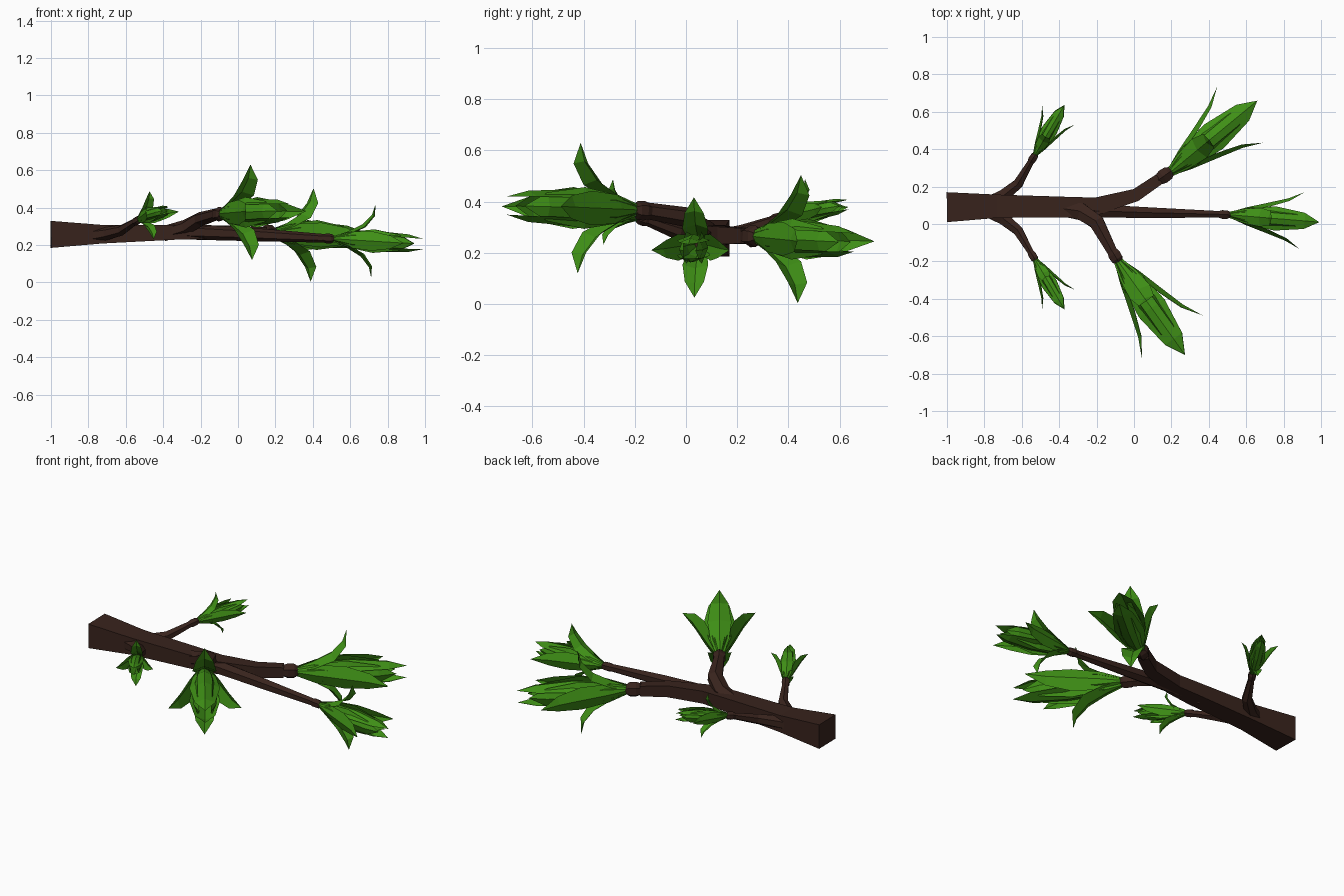
import bpy, bmesh, math
from mathutils import Vector

if "Cube" in bpy.data.objects:
    bpy.data.objects.remove(bpy.data.objects["Cube"])


def material(name, rgb):
    m = bpy.data.materials.new(name)
    m.diffuse_color = (*rgb, 1)
    m.use_nodes = True
    m.node_tree.nodes["Principled BSDF"].inputs["Base Color"].default_value = m.diffuse_color
    return m


BARK = material("bark", (0.04, 0.017, 0.012))
LEAF = material("leaf_green", (0.05, 0.28, 0.008))
UP = Vector((0, 0, 1))


def finish(bm, name, mat):
    me = bpy.data.meshes.new(name)
    bm.to_mesh(me)
    bm.free()
    me.materials.append(mat)
    ob = bpy.data.objects.new(name, me)
    bpy.context.collection.objects.link(ob)
    return ob


def limb(name, path, sides):
    """Faceted tube through (x, y, z, half_width, half_height) stations."""
    bm = bmesh.new()
    pts = [Vector(p[:3]) for p in path]
    rings = []
    for i, p in enumerate(path):
        d = (pts[min(i + 1, len(pts) - 1)] - pts[max(i - 1, 0)]).normalized()
        s = d.cross(UP).normalized()
        u = s.cross(d)
        k = 1 / math.cos(math.pi / sides)
        ring = []
        for j in range(sides):
            a = 2 * math.pi * (j + 0.5) / sides
            ring.append(bm.verts.new(pts[i] + s * (p[3] * k * math.cos(a))
                                     + u * (p[4] * k * math.sin(a))))
        rings.append(ring)
    for r0, r1 in zip(rings, rings[1:]):
        for j in range(sides):
            n = (j + 1) % sides
            bm.faces.new((r0[j], r0[n], r1[n], r1[j]))
    bm.faces.new(rings[0])
    bm.faces.new(rings[-1])
    bmesh.ops.recalc_face_normals(bm, faces=bm.faces)
    return finish(bm, name, BARK)


# Leaf shapes: (distance along the shoot, distance out from it, half width)
INNER_FLAT = [(0, .015, .02), (.14, .055, .06), (.32, .07, .082), (.52, .06, .055), (.62, .035, 0)]
INNER_SIDE = [(0, .015, .02), (.12, .05, .055), (.28, .07, .08), (.46, .06, .055), (.56, .03, 0)]
OUTER_SIDE = [(0, .015, .02), (.12, .06, .055), (.27, .105, .066), (.40, .145, .045), (.505, .195, 0)]
OUTER_CURL = [(0, .015, .02), (.10, .055, .05), (.20, .11, .064), (.26, .18, .048), (.28, .25, 0)]


def leaf(bm, base, d, angle, shape, scale):
    s = d.cross(UP).normalized()
    radial = s * math.cos(angle) + s.cross(d) * math.sin(angle)
    across = d.cross(radial)
    rows = []
    for i, (a, r, w) in enumerate(shape):
        a0, r0, _ = shape[max(i - 1, 0)]
        a1, r1, _ = shape[min(i + 1, len(shape) - 1)]
        normal = (radial * (a1 - a0) - d * (r1 - r0)).normalized()
        mid = d * a + radial * r
        offs = [mid]
        if w:
            offs = [mid - across * w - normal * w * .4, mid, mid + across * w - normal * w * .4]
        rows.append([bm.verts.new(base + o * scale) for o in offs])
    for p, q in zip(rows, rows[1:]):
        for j in range(2):
            if len(q) == 1:
                bm.faces.new((p[j], p[j + 1], q[0]))
            else:
                bm.faces.new((p[j], p[j + 1], q[j + 1], q[j]))


def leaf_cluster(name, base, tip, scale):
    base = Vector(base)
    d = (Vector(tip) - base).normalized()
    bm = bmesh.new()
    for k in range(4):
        vertical = k % 2
        a = k * math.pi / 2
        leaf(bm, base, d, a, INNER_FLAT if vertical else INNER_SIDE, scale)
        leaf(bm, base, d, a, OUTER_CURL if vertical else OUTER_SIDE, scale)
    return finish(bm, name, LEAF)


# Main stem, bending into the rear fork
limb("main_stem", [(-1, .09, .257, .08, .072), (-.73, .095, .258, .062, .05),
                   (-.35, .09, .268, .055, .04), (-.2, .095, .27, .047, .037),
                   (.01, .155, .268, .034, .034), (.135, .24, .266, .03, .03)], 4)
# Middle fork
limb("middle_twig", [(-.32, .08, .272, .035, .035), (-.2, .07, .268, .035, .035),
                     (.1, .06, .255, .028, .03), (.46, .052, .236, .017, .02)], 6)
# Front fork
limb("front_twig", [(-.40, .085, .26, .04, .035), (-.28, .065, .295, .045, .035),
                    (-.2, .01, .338, .04, .034), (-.115, -.15, .364, .027, .028)], 6)
# Small side twigs, mirrored about the stem
for side, label in ((1, "rear"), (-1, "front")):
    limb("small_twig_" + label, [(-.78, .09 + side * .02, .25, .035, .035),
                                 (-.70, .09 + side * .06, .262, .033, .03),
                                 (-.62, .09 + side * .125, .28, .026, .025),
                                 (-.55, .09 + side * .245, .325, .016, .016)], 6)
    leaf_cluster("small_leaves_" + label, (-.535, .09 + side * .27, .335),
                 (-.37, .09 + side * .55, .39), .52)


def bud_collar(name, a, b, r):
    a, b = Vector(a), Vector(b)
    rows = [(0, .85), (.35, 1.15), (.75, 1.1), (1, .7)]
    limb(name, [(*a.lerp(b, t), r * k, r * k) for t, k in rows], 6)


# Swollen collars where the leaves sprout
bud_collar("rear_collar", (.13, .235, .266), (.20, .285, .264), .033)
bud_collar("middle_collar", (.45, .052, .237), (.515, .049, .233), .02)
bud_collar("front_collar", (-.12, -.14, .363), (-.08, -.205, .367), .029)
for side, label in ((1, "rear"), (-1, "front")):
    bud_collar("small_collar_" + label, (-.555, .09 + side * .238, .322),
               (-.525, .09 + side * .285, .338), .018)

# Large leaf clusters
leaf_cluster("rear_leaves", (.18, .265, .265), (.66, .66, .24), 1.0)
leaf_cluster("middle_leaves", (.505, .05, .234), (.99, .01, .205), .785)
leaf_cluster("front_leaves", (-.095, -.185, .367), (.28, -.71, .385), 1.02)
